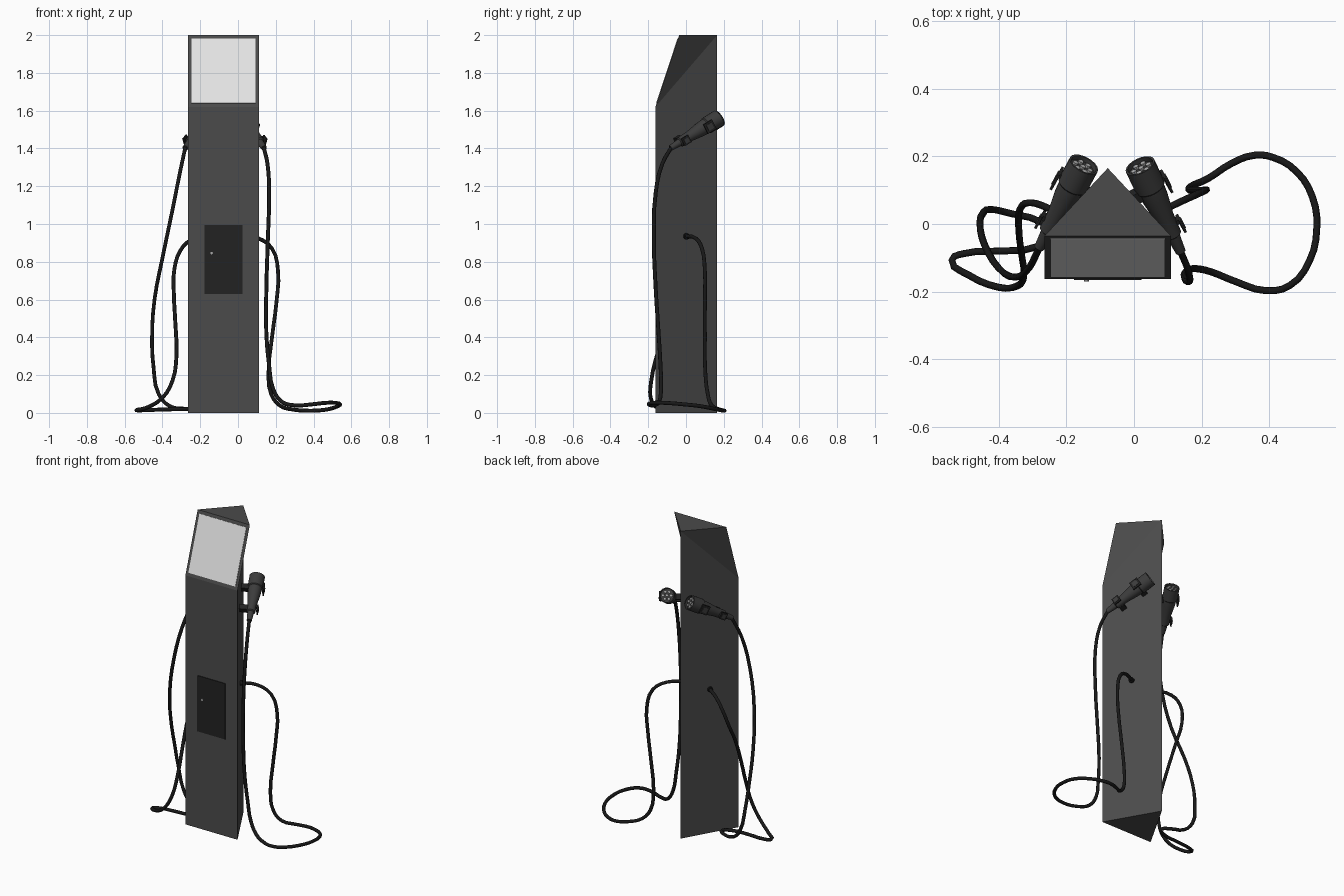
import bpy, bmesh, math
from mathutils import Vector, Matrix

if "Cube" in bpy.data.objects:
    bpy.data.objects.remove(bpy.data.objects["Cube"])


def material(name, v):
    m = bpy.data.materials.new(name)
    m.diffuse_color = (v, v, v, 1)
    m.use_nodes = True
    m.node_tree.nodes["Principled BSDF"].inputs["Base Color"].default_value = m.diffuse_color
    return m


BODY = material("body grey", 0.07)
SCREEN = material("screen light grey", 0.78)
DOOR = material("door dark grey", 0.016)
CABLE = material("cable black", 0.009)
GUN = material("plug grey", 0.045)
PIN = material("contact grey", 0.4)


def mesh_object(name, bm, mat, matrix=None, smooth=False):
    bmesh.ops.recalc_face_normals(bm, faces=bm.faces)
    me = bpy.data.meshes.new(name)
    bm.to_mesh(me)
    bm.free()
    me.materials.append(mat)
    ob = bpy.data.objects.new(name, me)
    bpy.context.collection.objects.link(ob)
    if matrix:
        ob.matrix_world = matrix
    if smooth:
        bpy.ops.object.select_all(action='DESELECT')
        ob.select_set(True)
        bpy.context.view_layer.objects.active = ob
        bpy.ops.object.shade_smooth_by_angle(angle=math.radians(35))
    return ob


def box(name, size, centre, mat, matrix=Matrix()):
    bm = bmesh.new()
    bmesh.ops.create_cube(bm, size=1)
    bmesh.ops.scale(bm, vec=size, verts=bm.verts)
    return mesh_object(name, bm, mat, matrix @ Matrix.Translation(centre))


def lathe(name, profile, mat, matrix, sides=20):
    """Spin (radius, height) points around local z."""
    bm = bmesh.new()
    vs = [bm.verts.new((r, 0, z)) for r, z in profile]
    es = [bm.edges.new(p) for p in zip(vs, vs[1:])]
    bmesh.ops.spin(bm, geom=vs + es, axis=(0, 0, 1), cent=(0, 0, 0),
                   angle=2 * math.pi, steps=sides)
    bmesh.ops.remove_doubles(bm, verts=bm.verts, dist=1e-5)
    return mesh_object(name, bm, mat, matrix, True)


def cable(name, pts):
    cu = bpy.data.curves.new(name, 'CURVE')
    cu.dimensions = '3D'
    cu.bevel_depth = 0.0105
    cu.bevel_resolution = 2
    cu.resolution_u = 3
    cu.use_fill_caps = True
    sp = cu.splines.new('BEZIER')
    sp.bezier_points.add(len(pts) - 1)
    for bp, p in zip(sp.bezier_points, pts):
        bp.co = p
        bp.handle_left_type = bp.handle_right_type = 'AUTO'
    cu.materials.append(CABLE)
    ob = bpy.data.objects.new(name, cu)
    bpy.context.collection.objects.link(ob)
    bpy.ops.object.select_all(action='DESELECT')
    ob.select_set(True)
    bpy.context.view_layer.objects.active = ob
    bpy.ops.object.convert(target='MESH')


# Triangular column with sloped head
L, R, C, F, B = -0.265, 0.11, -0.0775, -0.162, 0.165
bm = bmesh.new()
v = [bm.verts.new(p) for p in (
    (L, F, 0), (R, F, 0), (C, B, 0),
    (L, F, 1.62), (R, F, 1.62),
    (L, -0.036, 2), (R, -0.036, 2), (C, B, 2))]
for f in ((0, 2, 1), (0, 1, 4, 3), (3, 4, 6, 5), (5, 6, 7),
          (1, 2, 7, 4), (4, 7, 6), (2, 0, 3, 7), (3, 5, 7)):
    bm.faces.new([v[i] for i in f])
mesh_object("column", bm, BODY)

# Sloped screen plate
slope = math.atan2(0.126, 0.38)
tilt = Matrix.Translation((C, (F - 0.036) / 2, 1.81)) @ Matrix.Rotation(-slope, 4, 'X')
box("screen", (0.338, 0.006, 0.36), (0, 0, 0), SCREEN, tilt)

# Service door and lock
box("service_door", (0.2, 0.008, 0.363), (C, F, 0.812), DOOR)
lock = Matrix.Translation((-0.14, F - 0.003, 0.846)) @ Matrix.Rotation(math.pi / 2, 4, 'X')
lathe("door_lock", [(0, 0), (0.007, 0), (0.007, 0.005), (0, 0.005)], PIN, lock, 10)


def charging_plug(side, tail, tip, sgn):
    """Plug along local z, with local x pointing away from the column."""
    tail, tip = Vector(tail), Vector(tip)
    d = (tip - tail).normalized()
    out = Vector((sgn * 0.867, 0.5, 0))
    out = (out - out.dot(d) * d).normalized()
    y = d.cross(out)
    M = Matrix((out, y, d)).transposed().to_4x4()
    M.translation = tail
    n = (tip - tail).length
    # Handle and hollow head
    lathe(side + "_plug", [(0, 0), (0.015, 0), (0.02, 0.06), (0.027, 0.065),
          (0.029, 0.13), (0.039, 0.2), (0.041, n - 0.085), (0.046, n - 0.08),
          (0.046, n), (0.04, n), (0.04, n - 0.015), (0, n - 0.015)], GUN, M)
    # Contacts in the head
    spots = [(0, 0)] + [(0.024 * math.cos(i * math.pi / 3),
                         0.024 * math.sin(i * math.pi / 3)) for i in range(6)]
    for i, (a, b) in enumerate(spots):
        lathe(f"{side}_contact_{i}", [(0.0085, 0), (0.0085, 0.009), (0, 0.009)], PIN,
              M @ Matrix.Translation((a, b, n - 0.015)), 8)
    # Latches outside and wall brackets inside
    for i, (t, r, s) in enumerate(((0.085, 0.027, 0.044), (0.235, 0.041, 0.056))):
        box(f"{side}_latch_stem_{i}", (0.016, s * 0.6, 0.014), (r + 0.004, 0, t + s * 0.35), DOOR, M)
        box(f"{side}_latch_{i}", (0.008, s, s), (r + 0.01, 0, t), DOOR, M)
        box(f"{side}_latch_pad_{i}", (0.004, s * 0.6, s * 0.6), (r + 0.015, 0, t), GUN, M)
        box(f"{side}_wall_bracket_{i}", (0.06, 0.035, 0.035), (-r - 0.018, 0, t), DOOR, M)


charging_plug("right", (0.138, -0.082, 1.402), (0.018, 0.172, 1.56), 1)
charging_plug("left", (-0.28, -0.07, 1.402), (-0.148, 0.176, 1.56), -1)

# Cable outlets on the two rear faces
for side, sgn in (("right", 1), ("left", -1)):
    d = Vector((sgn * 0.867, 0.5, 0))
    M = d.to_track_quat('Z', 'Y').to_matrix().to_4x4()
    M.translation = (C + sgn * 0.094, 0, 0.935)
    lathe(side + "_outlet", [(0, -0.01), (0.017, -0.01), (0.017, 0.012), (0, 0.012)], CABLE, M, 12)

# Hanging cables, outlet to plug
cable("right_cable", [
    (0.015, 0, 0.935), (0.105, 0.05, 0.925), (0.18, 0.085, 0.87), (0.212, 0.1, 0.75),
    (0.205, 0.1, 0.6), (0.18, 0.1, 0.4), (0.162, 0.102, 0.22), (0.175, 0.115, 0.1),
    (0.22, 0.135, 0.04), (0.29, 0.18, 0.018), (0.355, 0.203, 0.012), (0.41, 0.197, 0.012),
    (0.48, 0.155, 0.02), (0.527, 0.08, 0.035), (0.54, -0.01, 0.045), (0.518, -0.11, 0.053),
    (0.46, -0.182, 0.053), (0.39, -0.197, 0.045), (0.3, -0.17, 0.04), (0.23, -0.142, 0.06),
    (0.185, -0.132, 0.13), (0.165, -0.135, 0.25), (0.15, -0.145, 0.42), (0.15, -0.16, 0.65),
    (0.158, -0.17, 0.92), (0.165, -0.16, 1.17), (0.156, -0.125, 1.32), (0.136, -0.078, 1.405)])
cable("left_cable", [
    (-0.17, 0, 0.935), (-0.25, 0.045, 0.915), (-0.305, 0.063, 0.86), (-0.337, 0.043, 0.76),
    (-0.34, -0.02, 0.64), (-0.332, -0.09, 0.48), (-0.326, -0.155, 0.3), (-0.347, -0.184, 0.17),
    (-0.4, -0.187, 0.08), (-0.49, -0.15, 0.025), (-0.538, -0.107, 0.014), (-0.5, -0.087, 0.014),
    (-0.4, -0.08, 0.018), (-0.29, -0.068, 0.02), (-0.24, -0.03, 0.022), (-0.28, 0.008, 0.022),
    (-0.36, 0.03, 0.035), (-0.42, 0.043, 0.1), (-0.447, 0.03, 0.24), (-0.455, 0, 0.4),
    (-0.442, -0.06, 0.6), (-0.4, -0.13, 0.82), (-0.35, -0.157, 1.06), (-0.31, -0.13, 1.26),
    (-0.279, -0.068, 1.405)])
